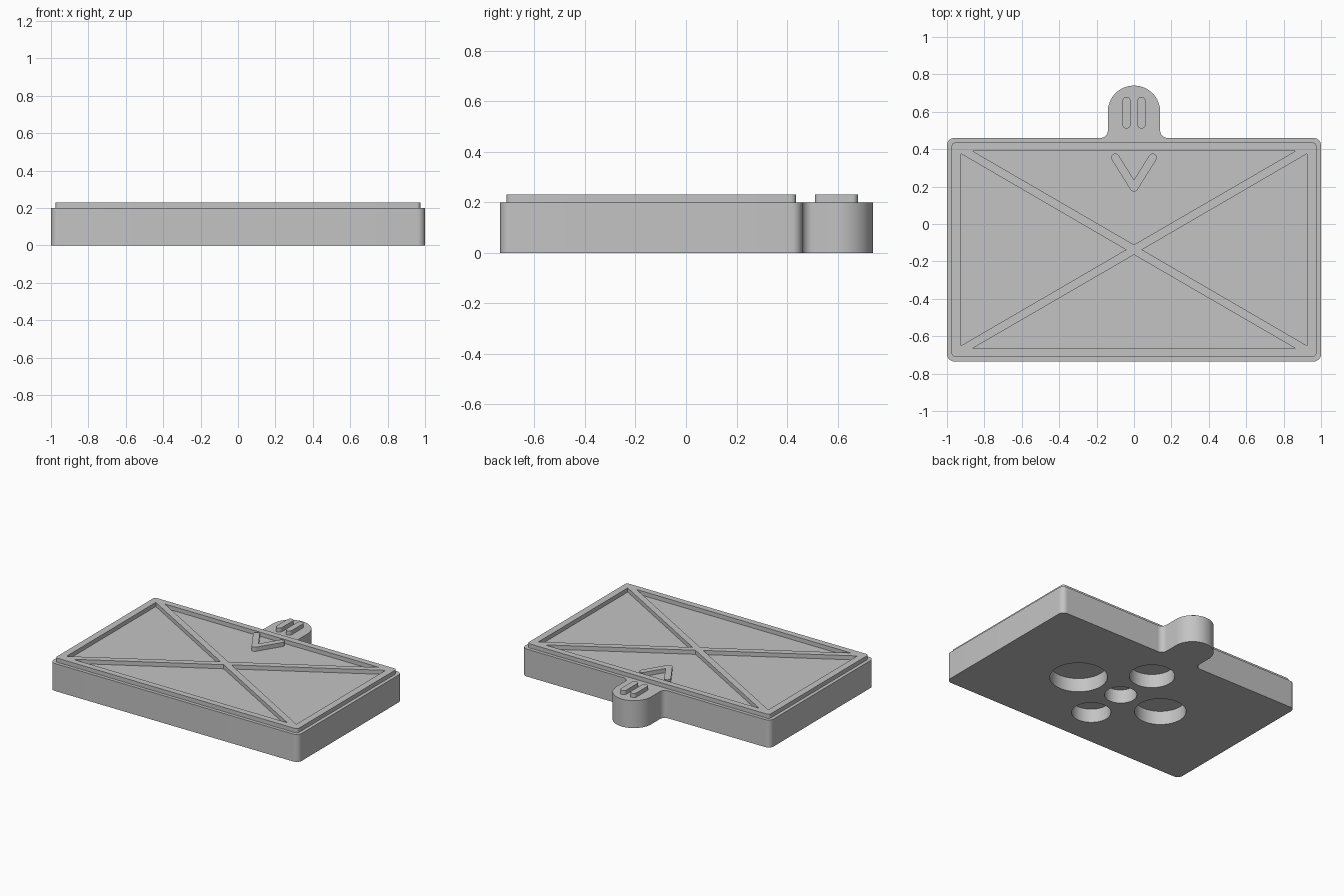
import bpy, bmesh
from math import radians, cos, sin

if "Cube" in bpy.data.objects:
    bpy.data.objects.remove(bpy.data.objects["Cube"], do_unlink=True)

grey = bpy.data.materials.new("plain grey")
grey.use_nodes = True
colour = (0.55, 0.55, 0.55, 1)
grey.diffuse_color = colour
grey.node_tree.nodes["Principled BSDF"].inputs["Base Color"].default_value = colour

BACK, FRONT, MID = 0.46, -0.735, -0.1375
DECK, TOP = 0.2, 0.23


def arc(cx, cy, r, start, end, steps=12):
    angles = [radians(start + (end - start) * i / steps) for i in range(steps + 1)]
    return [(cx + r * cos(a), cy + r * sin(a)) for a in angles]


def rounded_box(x, y0, y1, r):
    return (arc(r - x, y0 + r, r, 180, 270) + arc(x - r, y0 + r, r, 270, 360)
            + arc(x - r, y1 - r, r, 0, 90) + arc(r - x, y1 - r, r, 90, 180))


def prism(name, outline, z0, z1):
    """Extrude a closed outline between two heights."""
    bm = bmesh.new()
    base = bm.faces.new([bm.verts.new((x, y, z0)) for x, y in outline])
    grown = bmesh.ops.extrude_face_region(bm, geom=[base], use_keep_orig=True)
    for v in grown["geom"]:
        if isinstance(v, bmesh.types.BMVert):
            v.co.z = z1
    bmesh.ops.recalc_face_normals(bm, faces=bm.faces)
    mesh = bpy.data.meshes.new(name)
    bm.to_mesh(mesh)
    bm.free()
    mesh.materials.append(grey)
    obj = bpy.data.objects.new(name, mesh)
    bpy.context.collection.objects.link(obj)
    return obj


def select(obj):
    bpy.ops.object.select_all(action="DESELECT")
    obj.select_set(True)
    bpy.context.view_layer.objects.active = obj


def cut(obj, cutters):
    """Subtract each cutter, then discard it."""
    for cutter in cutters:
        cutter.hide_render = True
        select(obj)
        mod = obj.modifiers.new("cut", "BOOLEAN")
        mod.operation, mod.solver, mod.object = "DIFFERENCE", "EXACT", cutter
        bpy.ops.object.modifier_apply(modifier=mod.name)
        bpy.data.objects.remove(cutter, do_unlink=True)


# Block with a filleted, rounded tab at the back
r, tab = 0.04, 0.14
box = rounded_box(1, FRONT, BACK, r)
tab_edge = (arc(tab + r, BACK + r, r, 270, 180) + arc(0, 0.6, tab, 0, 180, 40)
            + arc(-tab - r, BACK + r, r, 0, -90))
corner = len(box) * 3 // 4
body = prism("body", box[:corner] + tab_edge + box[corner:], 0, DECK)

# Five round sockets underneath, spaced around the middle one
small, gap = 0.107, 0.065
sockets = [(0, 0, small)]
for dx, dy, radius in [(1, 0, 0.19), (-1, 0, 0.17), (0, 1, 0.15), (0, -1, 0.13)]:
    reach = small + gap + radius
    sockets.append((dx * reach, dy * reach, radius))
cut(body, [prism("socket_cutter", arc(x, MID + y, rad, 0, 360, 64)[:-1], -0.1, 0.1)
           for x, y, rad in sockets])

# Raised border with diagonal bars, left after cutting four triangles
frame = prism("raised_frame", rounded_box(0.975, -0.71, 0.435, 0.02), DECK, TOP)
windows = []
for s in (-1, 1):
    windows.append([(s * 0.925, MID + 0.513), (s * 0.925, MID - 0.513), (s * 0.043, MID)])
    windows.append([(-0.862, MID + s * 0.527), (0.862, MID + s * 0.527), (0, MID + s * 0.027)])
cut(frame, [prism("window_cutter", w, DECK - 0.1, TOP + 0.1) for w in windows])

# Raised V-shaped pointer behind the middle
w = 0.022
pointer = prism("pointer", arc(0, 0.195, w, 212, 328) + arc(0.1, 0.355, w, -32, 148)
                + [(0, 0.236)] + arc(-0.1, 0.355, w, 32, 212), DECK, TOP)

# Two raised grip ribs on the tab
ribs = [prism(name, arc(x, 0.658, w, 0, 180) + arc(x, 0.532, w, 180, 360), DECK, TOP)
        for name, x in (("left_rib", 0.04), ("right_rib", -0.04))]

for obj in [body, frame, pointer] + ribs:
    select(obj)
    bpy.ops.object.shade_smooth_by_angle(angle=radians(30))
